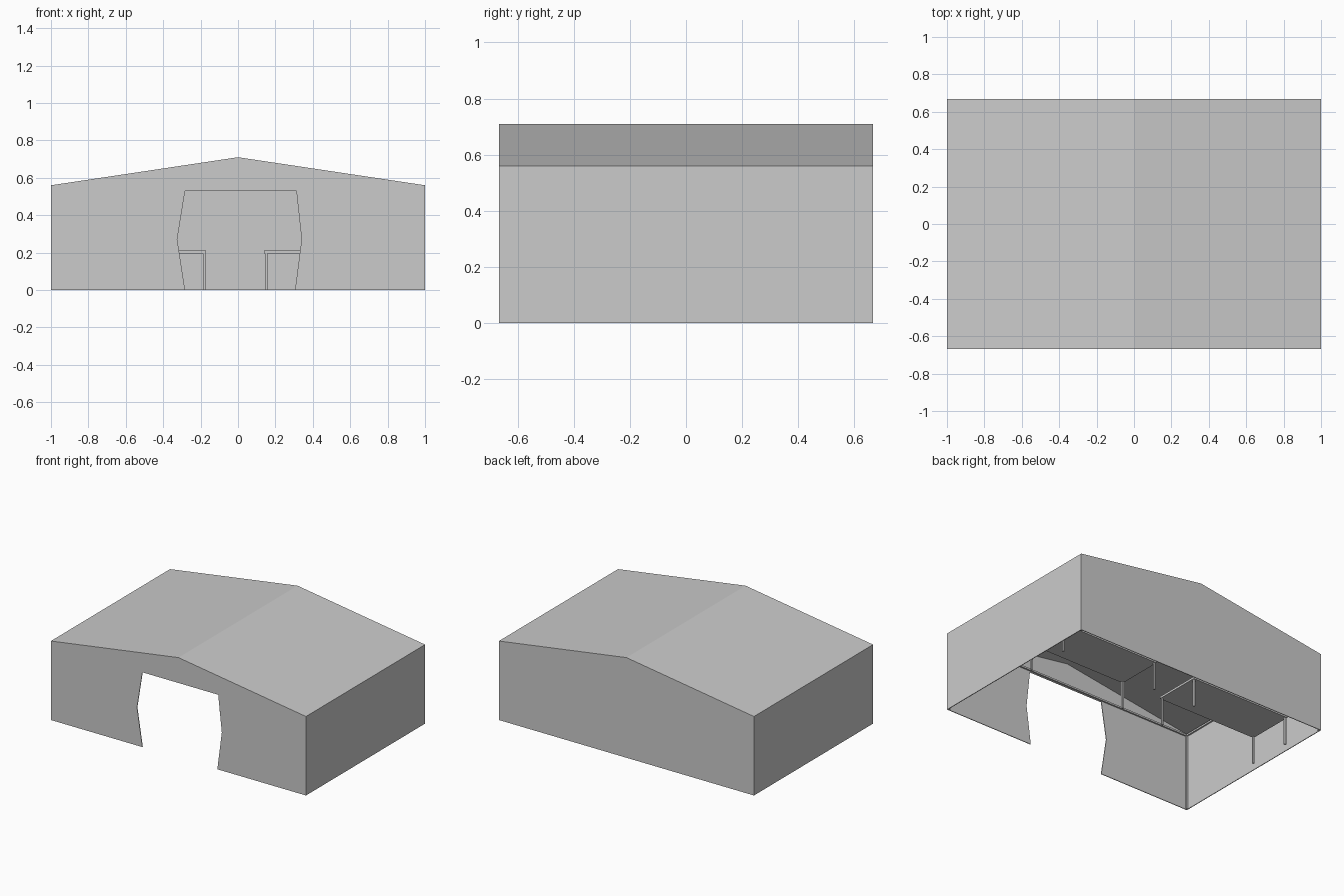
import bpy, bmesh

if "Cube" in bpy.data.objects:
    bpy.data.objects.remove(bpy.data.objects["Cube"])

W, D, EAVE, RIDGE = 1.0, 0.667, 0.56, 0.71


def finish(name, bm):
    mesh = bpy.data.meshes.new(name)
    bm.to_mesh(mesh)
    bm.free()
    obj = bpy.data.objects.new(name, mesh)
    bpy.context.collection.objects.link(obj)
    return obj


def box(name, x0, x1, y0, y1, z0, z1):
    bm = bmesh.new()
    bmesh.ops.create_cube(bm, size=1)
    for v in bm.verts:
        v.co = ((x0 + x1) / 2 + v.co.x * (x1 - x0),
                (y0 + y1) / 2 + v.co.y * (y1 - y0),
                (z0 + z1) / 2 + v.co.z * (z1 - z0))
    return finish(name, bm)


# Building shell: gabled walls and roof, open underneath, doorway in front
outline = [(W, 0), (W, EAVE), (0, RIDGE), (-W, EAVE), (-W, 0)]
doorway = [(-0.283, 0), (-0.325, 0.27), (-0.283, 0.53),
           (0.312, 0.53), (0.34, 0.27), (0.305, 0)]
bm = bmesh.new()
front = [bm.verts.new((x, -D, z)) for x, z in outline]
back = [bm.verts.new((x, D, z)) for x, z in outline]
door = [bm.verts.new((x, -D, z)) for x, z in doorway]
bm.faces.new(front + door)
bm.faces.new(back[::-1])
for i in range(4):
    bm.faces.new((front[i], back[i], back[i + 1], front[i + 1]))
shell = finish("building_shell", bm)
solid = shell.modifiers.new("wall_thickness", 'SOLIDIFY')
solid.thickness = 0.005
solid.offset = -1
solid.use_even_offset = True

# Slim inner frame: corner posts and eave beams
T, IN = 0.012, 0.004
for sx, side in ((-1, "left"), (1, "right")):
    xs = sorted((sx * (W - IN), sx * (W - IN - T)))
    for sy, end in ((-1, "front"), (1, "back")):
        ys = sorted((sy * (D - IN), sy * (D - IN - T)))
        box(f"corner_post_{end}_{side}", *xs, *ys, 0, EAVE - T)
    box(f"eave_beam_{side}", *xs, -D + IN, D - IN, EAVE - 2 * T, EAVE - T)
box("tie_beam_front", -W + IN, W - IN, -D + IN, -D + IN + T, EAVE - 2 * T, EAVE - T)


# Two long tables with square legs
def table(name, x0, x1, y0, y1):
    leg, inset = 0.012, 0.005
    box(name + "_top", x0, x1, y0, y1, 0.195, 0.21)
    for i, x in enumerate((x0 + inset, x1 - inset - leg)):
        for j, y in enumerate((y0 + inset, y1 - inset - leg)):
            box(f"{name}_leg_{i}{j}", x, x + leg, y, y + leg, 0, 0.197)


table("left_table", -0.95, -0.17, 0.055, 0.392)
table("right_table", 0.14, 0.92, 0.055, 0.392)
